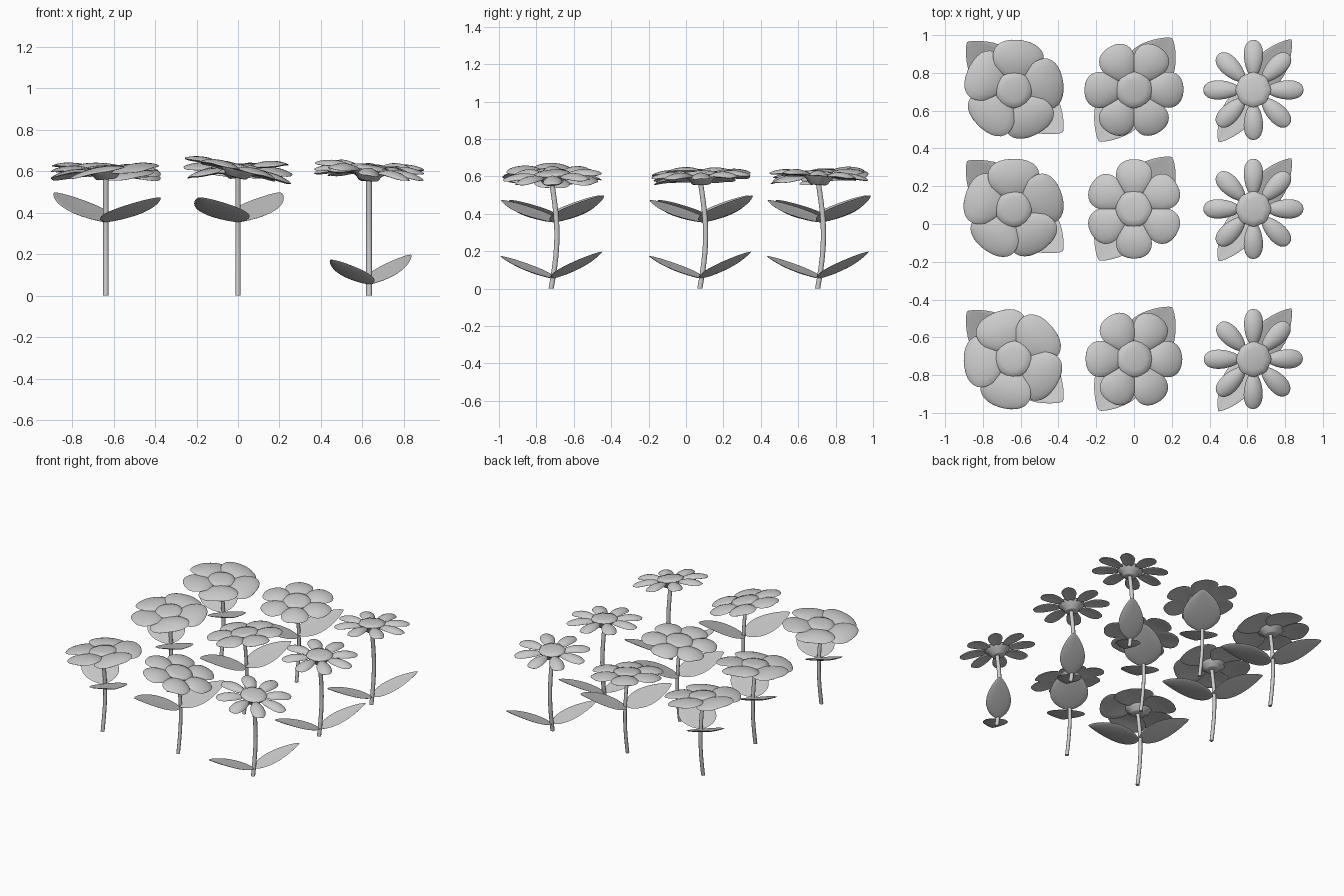
import bpy, bmesh, math
from mathutils import Vector, Matrix

cube = bpy.data.objects.get("Cube")
if cube:
    bpy.data.objects.remove(cube, do_unlink=True)

mat = bpy.data.materials.new("plain_grey")
mat.use_nodes = True
grey = (0.6, 0.6, 0.6, 1)
mat.diffuse_color = grey
mat.node_tree.nodes["Principled BSDF"].inputs["Base Color"].default_value = grey


def loft(bm, rings, matrix=Matrix()):
    """Skin a row of closed rings and cap both ends."""
    rows = [[bm.verts.new(matrix @ Vector(p)) for p in ring] for ring in rings]
    n = len(rows[0])
    for a, b in zip(rows, rows[1:]):
        for i in range(n):
            j = (i + 1) % n
            bm.faces.new((a[i], a[j], b[j], b[i]))
    bm.faces.new(rows[0][::-1])
    bm.faces.new(rows[-1])


def finish(bm, name):
    bmesh.ops.recalc_face_normals(bm, faces=bm.faces)
    mesh = bpy.data.meshes.new(name)
    bm.to_mesh(mesh)
    bm.free()
    mesh.materials.append(mat)
    for poly in mesh.polygons:
        poly.use_smooth = True
    mesh.set_sharp_from_angle(angle=math.radians(50))
    obj = bpy.data.objects.new(name, mesh)
    bpy.context.collection.objects.link(obj)


def blade(bm, matrix, start, end, outline, thick, arch, bend, rise=0.0, steps=14, sides=16):
    """Lens-shaped petal or leaf growing along local x."""
    rings = []
    for k in range(steps + 1):
        s = 0.02 + 0.96 * k / steps
        t = (1 - math.cos(math.pi * s)) / 2
        w, body = outline(t), math.sin(math.pi * s)
        mid = rise * t + bend * math.sin(math.pi * t)
        ring = []
        for i in range(sides):
            a = math.tau * i / sides
            c = math.cos(a)
            ring.append((start + (end - start) * t, w * c,
                         mid - arch * body * c * c + thick * body * math.sin(a)))
        rings.append(ring)
    loft(bm, rings, matrix)


def petal_outline(width, flare):
    return lambda t: width * (4 * t * (1 - t)) ** 0.45 * (1 - flare + 2 * flare * t)


def leaf_outline(width):
    return lambda t: width * math.sin(math.pi * t ** 0.75) ** 0.75


def circle(r, z, n, y=0.0):
    return [(r * math.cos(math.tau * i / n), y + r * math.sin(math.tau * i / n), z) for i in range(n)]


def sway(z):
    return 0.028 * math.sin(math.pi * z / 0.55) - 0.006 * (1 - z / 0.55)


def flower(label, x, y, kind, turn, tilt):
    place = Matrix.Translation((x, y, 0))

    # Gently bowed stem
    bm = bmesh.new()
    heights = [0.58 * k / 10 for k in range(11)]
    loft(bm, [circle(kind["stem"], z, 10, sway(z)) for z in heights], place)
    finish(bm, label + "_stem")

    # Two opposite leaves
    bm = bmesh.new()
    z = kind["leaf_z"]
    for side, rise in ((0, 0.142), (math.pi + 0.06, 0.118)):
        m = place @ Matrix.Translation((0, sway(z) * 0.3, z)) @ Matrix.Rotation(kind["leaf_angle"] + side, 4, "Z")
        blade(bm, m, 0, kind["leaf_length"], leaf_outline(kind["leaf_width"]), 0.008, -0.008, -0.004, rise)
    finish(bm, label + "_leaves")

    # Tilted flower head
    lean = Vector((0, 0, 1)).rotation_difference(Vector((*tilt, 1))).to_matrix().to_4x4()
    head = place @ Matrix.Translation((0, 0, kind["head_z"])) @ lean
    bm = bmesh.new()
    profile = [(0.04, -1), (0.05, -0.9), (0.065, -0.4), (0.09, 0)]
    rings = [(r, h * kind["cup"]) for r, h in profile]
    rings += [(0.097, 0.012), (0.09, 0.022), (0.06, 0.028), (0.03, 0.031), (0.004, 0.032)]
    loft(bm, [circle(r, h, kind["disc_sides"]) for r, h in rings], head)
    finish(bm, label + "_centre")

    # Ring of petals
    bm = bmesh.new()
    count = kind["petals"]
    for i in range(count):
        spin = Matrix.Rotation(math.radians(turn) + math.tau * i / count, 4, "Z")
        lift = Matrix.Translation((0, 0, 0.004))
        roll = Matrix.Rotation(kind["roll"], 4, "X")
        blade(bm, head @ spin @ lift @ roll, kind["inner"], kind["outer"],
              petal_outline(kind["petal_width"], kind["flare"]), 0.012, 0.014, 0.014, -0.005)
    finish(bm, label + "_petals")


broad = dict(petals=5, inner=0.055, outer=0.266, petal_width=0.136, flare=0.15, roll=0.1, stem=0.0135,
             head_z=0.595, cup=0.035, disc_sides=16,
             leaf_z=0.355, leaf_angle=math.radians(135), leaf_length=0.348, leaf_width=0.132)
medium = dict(petals=6, inner=0.06, outer=0.263, petal_width=0.094, flare=0.2, roll=0, stem=0.0125,
              head_z=0.603, cup=0.035, disc_sides=16,
              leaf_z=0.355, leaf_angle=math.radians(53), leaf_length=0.335, leaf_width=0.132)
slim = dict(petals=8, inner=0.07, outer=0.265, petal_width=0.05, flare=0.2, roll=0, stem=0.0145,
            head_z=0.6, cup=0.045, disc_sides=8,
            leaf_z=0.055, leaf_angle=math.radians(53), leaf_length=0.333, leaf_width=0.086)

# Columns of three: petal turn and head lean from back to front
rows = (("back", 0.71), ("middle", 0.08), ("front", -0.715))
columns = (
    ("broad", -0.637, broad, (10, 18, 40), ((0.09, -0.07), (0, -0.1), (-0.1, 0))),
    ("medium", 0, medium, (0, 30, 0), ((0.07, -0.11), (-0.13, 0.01), (0.24, 0.03))),
    ("slim", 0.632, slim, (0, 0, 0), ((-0.03, 0.07), (0.04, -0.03), (0.16, -0.07))),
)
for kind_name, x, kind, turns, tilts in columns:
    for (row_name, y), turn, tilt in zip(rows, turns, tilts):
        flower(f"{row_name}_{kind_name}_flower", x, y, kind, turn, tilt)
